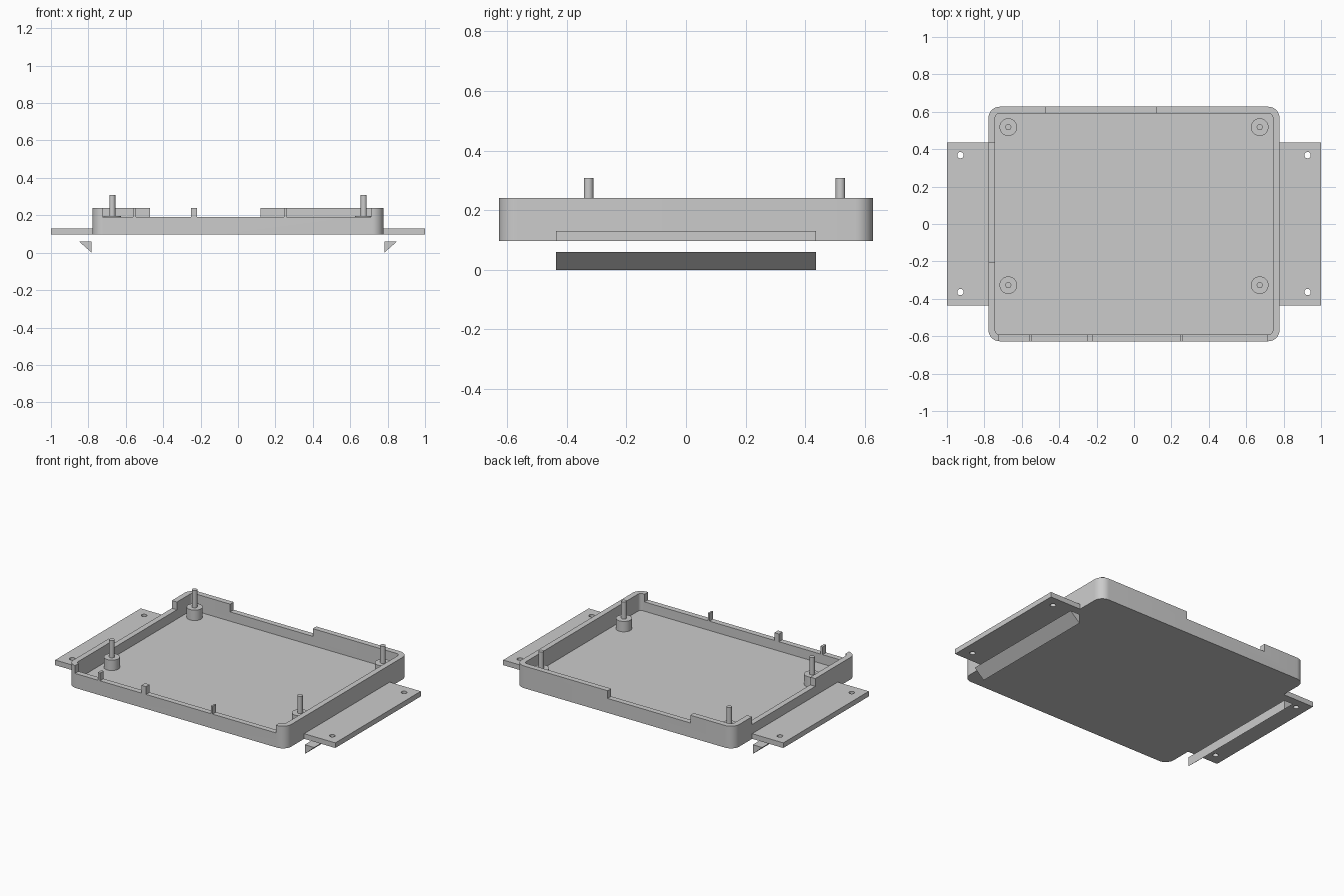
import bpy
import bmesh
from math import cos, sin, pi, radians
from mathutils import Vector

if "Cube" in bpy.data.objects:
    bpy.data.objects.remove(bpy.data.objects["Cube"], do_unlink=True)

grey = bpy.data.materials.new("plain grey")
grey.use_nodes = True
COLOUR = (0.6, 0.6, 0.6, 1)
grey.diffuse_color = COLOUR
grey.node_tree.nodes["Principled BSDF"].inputs["Base Color"].default_value = COLOUR


def prism(name, outline, offset, depth):
    """Extrude a closed outline, placed at offset, along the depth vector."""
    bm = bmesh.new()
    face = bm.faces.new([bm.verts.new(Vector(p) + Vector(offset)) for p in outline])
    grown = bmesh.ops.extrude_face_region(bm, geom=[face])
    verts = [g for g in grown["geom"] if isinstance(g, bmesh.types.BMVert)]
    bmesh.ops.translate(bm, vec=depth, verts=verts)
    bmesh.ops.recalc_face_normals(bm, faces=bm.faces)
    mesh = bpy.data.meshes.new(name)
    bm.to_mesh(mesh)
    bm.free()
    mesh.materials.append(grey)
    obj = bpy.data.objects.new(name, mesh)
    bpy.context.collection.objects.link(obj)
    return obj


def box(name, x0, x1, y0, y1, z0, z1):
    corners = [(x0, y0, 0), (x1, y0, 0), (x1, y1, 0), (x0, y1, 0)]
    return prism(name, corners, (0, 0, z0), (0, 0, z1 - z0))


def rounded_slab(name, hx, hy, radius, z0, z1, steps=10):
    outline = []
    for quarter, (sx, sy) in enumerate([(1, 1), (-1, 1), (-1, -1), (1, -1)]):
        for i in range(steps + 1):
            a = (quarter + i / steps) * pi / 2
            outline.append((sx * (hx - radius) + radius * cos(a),
                            sy * (hy - radius) + radius * sin(a), 0))
    return prism(name, outline, (0, 0, z0), (0, 0, z1 - z0))


def cylinder(name, x, y, radius, z0, z1, sides=32):
    ring = [(radius * cos(2 * pi * i / sides), radius * sin(2 * pi * i / sides), 0)
            for i in range(sides)]
    return prism(name, ring, (x, y, z0), (0, 0, z1 - z0))


def cut(obj, cutters):
    """Subtract each cutter, apply the result and discard the cutter."""
    for cutter in cutters:
        cutter.hide_render = True
        mod = obj.modifiers.new("cut", "BOOLEAN")
        mod.operation = "DIFFERENCE"
        mod.solver = "EXACT"
        mod.object = cutter
        bpy.context.view_layer.objects.active = obj
        bpy.ops.object.modifier_apply(modifier=mod.name)
        bpy.data.objects.remove(cutter, do_unlink=True)


def smooth(obj):
    bpy.ops.object.select_all(action="DESELECT")
    obj.select_set(True)
    bpy.context.view_layer.objects.active = obj
    bpy.ops.object.shade_smooth_by_angle(angle=radians(30))


HX, HY, WALL = 0.778, 0.627, 0.036
BASE, FLOOR, LEDGE, RIM = 0.097, 0.13, 0.19, 0.24

# Tray: hollow rounded slab with openings in the front, back and right walls
tray = rounded_slab("tray", HX, HY, 0.06, BASE, RIM)
cut(tray, [
    rounded_slab("cavity_cutter", HX - WALL, HY - WALL, 0.022, FLOOR, RIM + 0.1),
    box("front_cutter", -0.725, 0.71, -0.8, -0.5, LEDGE, RIM + 0.1),
    box("back_cutter", -0.47, 0.12, 0.5, 0.8, LEDGE, RIM + 0.1),
    box("right_cutter", -0.9, -0.7, -0.207, 0.437, LEDGE, RIM + 0.1),
])
smooth(tray)

# Small dividers left standing in the front opening
for i, (x0, x1) in enumerate([(-0.562, -0.546), (-0.25, -0.218), (0.246, 0.258)]):
    box(f"front_divider_{i + 1}", x0, x1, -HY, -HY + WALL, LEDGE - 0.01, RIM)

# Standoffs with locating pegs
for side, sx in (("left", 1), ("right", -1)):
    for end, y in (("front", -0.327), ("back", 0.518)):
        smooth(cylinder(f"{side}_{end}_standoff", sx * 0.672, y, 0.047,
                        FLOOR - 0.01, 0.197))
        smooth(cylinder(f"{side}_{end}_peg", sx * 0.672, y, 0.016, 0.19, 0.308))

# Mounting flanges with screw holes, and the separate wedge strips below them
for side, sx in (("left", 1), ("right", -1)):
    x0, x1 = sorted((sx * (HX - 0.01), sx))
    flange = box(f"{side}_flange", x0, x1, -0.436, 0.436, BASE, FLOOR)
    cut(flange, [cylinder("hole_cutter", sx * 0.928, y, 0.017, 0, 0.3)
                 for y in (-0.364, 0.368)])
    smooth(flange)
    triangle = [(sx * 0.782, 0, 0), (sx * 0.782, 0, 0.06), (sx * 0.85, 0, 0.06)]
    prism(f"{side}_wedge", triangle, (0, -0.436, 0), (0, 0.872, 0))
